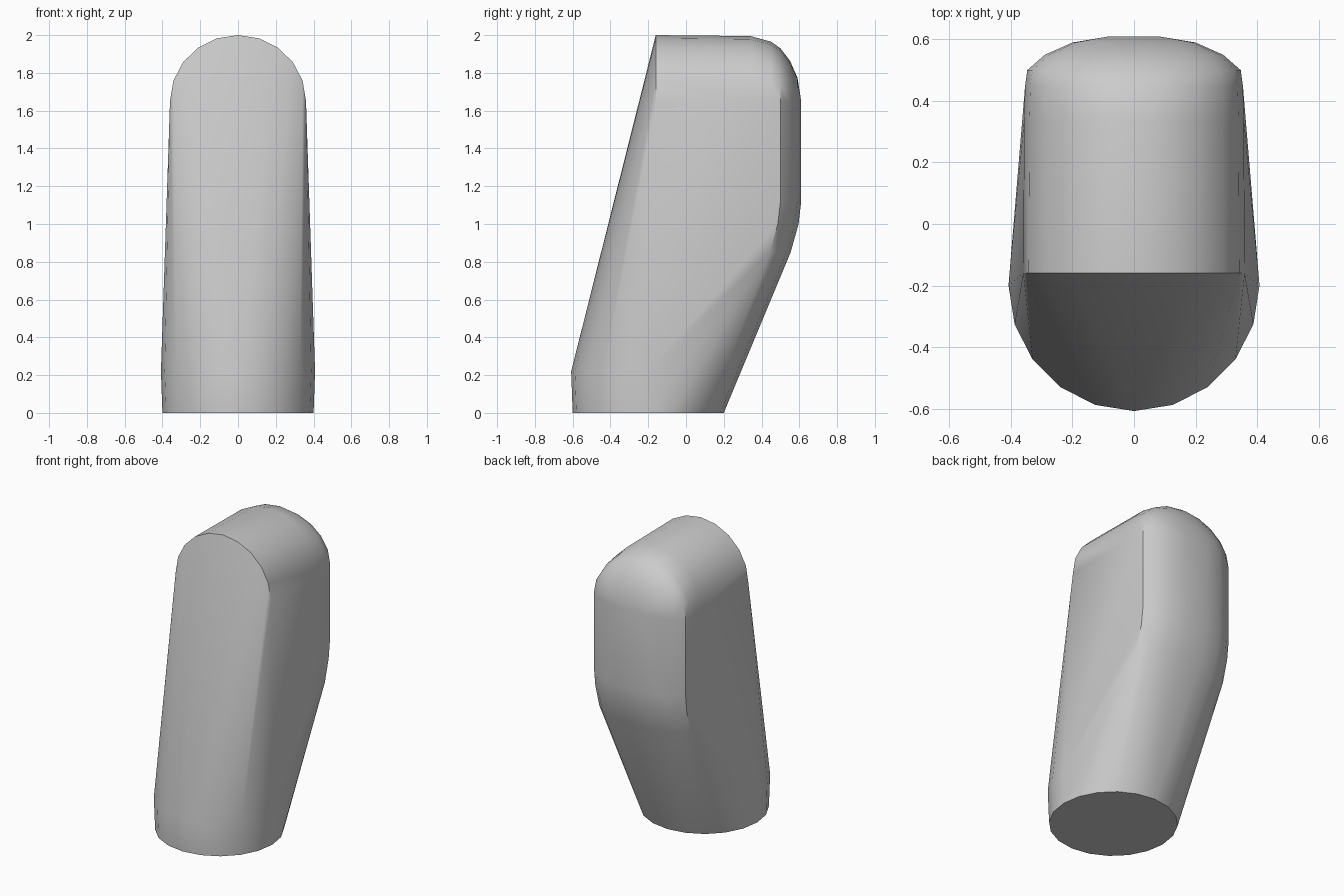
import bpy, bmesh, math

cube = bpy.data.objects.get("Cube")
if cube:
    bpy.data.objects.remove(cube, do_unlink=True)

grey = bpy.data.materials.new("plain grey")
grey.use_nodes = True
colour = (0.6, 0.6, 0.6, 1)
grey.diffuse_color = colour
grey.node_tree.nodes["Principled BSDF"].inputs["Base Color"].default_value = colour

SPRING = 1.65   # height where the arched top begins


def ring(radius, z, sides=20):
    """Round base section, centred towards the front."""
    return [(radius * math.cos(math.tau * i / sides),
             -0.2 + radius * math.sin(math.tau * i / sides), z) for i in range(sides)]


def arch(y, half_width, rise, steps=10):
    """Half-ellipse section across the top."""
    return [(half_width * math.cos(math.pi * i / steps), y,
             SPRING + rise * math.sin(math.pi * i / steps)) for i in range(steps + 1)]


# Base and front arch
points = ring(0.4, 0) + ring(0.408, 0.22) + arch(-0.16, 0.36, 0.35)

# Domed back of the top: depth, half width, rise
back = [(0.34, 0.357, 0.345), (0.45, 0.354, 0.315), (0.5, 0.347, 0.28),
        (0.55, 0.29, 0.215), (0.59, 0.2, 0.125), (0.61, 0.08, 0.0)]
for section in back:
    points += arch(*section)

# Lower knee of the back: height, forward shift
for z, shift in [(1.12, 0), (1.0, 0.014), (0.85, 0.056)]:
    for y, half_width, _ in back[2:]:
        points += [(side * half_width, y - shift, z) for side in (-1, 1)]

# Wrap the sections in one convex skin
bm = bmesh.new()
for p in points:
    bm.verts.new(p)
bmesh.ops.remove_doubles(bm, verts=bm.verts, dist=0.0005)
hull = bmesh.ops.convex_hull(bm, input=bm.verts)
inside = {v for v in hull["geom_interior"] + hull["geom_unused"]
          if isinstance(v, bmesh.types.BMVert)}
bmesh.ops.delete(bm, geom=list(inside), context="VERTS")
bmesh.ops.dissolve_limit(bm, angle_limit=math.radians(0.5), verts=bm.verts, edges=bm.edges)
bmesh.ops.recalc_face_normals(bm, faces=bm.faces)

mesh = bpy.data.meshes.new("rounded_body")
bm.to_mesh(mesh)
bm.free()
mesh.materials.append(grey)
body = bpy.data.objects.new("rounded_body", mesh)
bpy.context.collection.objects.link(body)

# Smooth skin with crisp base and front arch edges
bpy.ops.object.select_all(action="DESELECT")
body.select_set(True)
bpy.context.view_layer.objects.active = body
bpy.ops.object.shade_smooth_by_angle(angle=math.radians(35))
